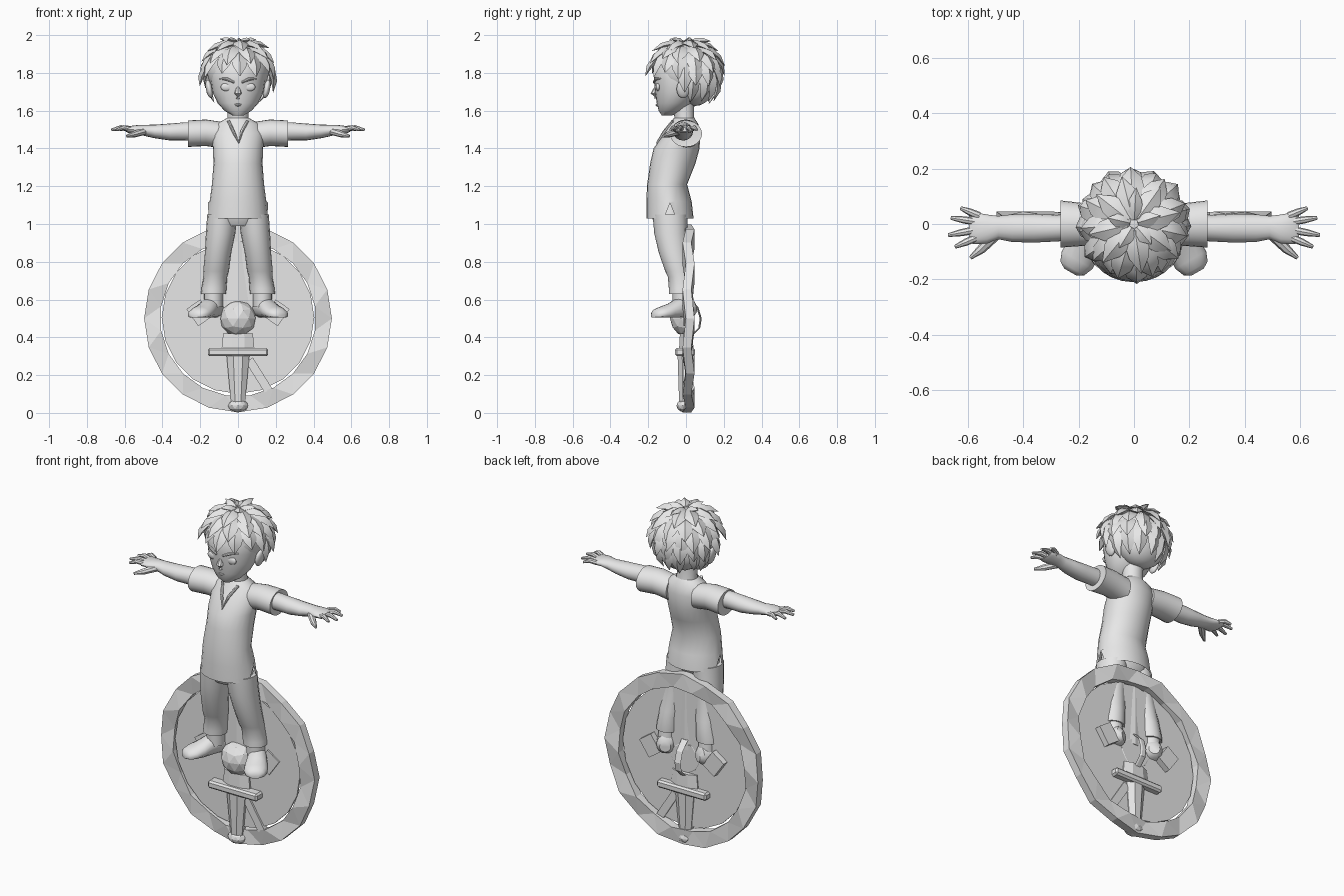
import bpy, bmesh, math, random
from mathutils import Vector, Matrix

random.seed(4)
default_cube = bpy.data.objects.get("Cube")
if default_cube:
    bpy.data.objects.remove(default_cube, do_unlink=True)

clay = bpy.data.materials.new("pale_grey")
clay.use_nodes = True
clay.diffuse_color = (0.8, 0.8, 0.8, 1)
clay.node_tree.nodes["Principled BSDF"].inputs["Base Color"].default_value = (0.8, 0.8, 0.8, 1)


def finish(name, bm, smooth=True, mirror=False):
    """Turn a bmesh into a named object, optionally mirrored across x."""
    bmesh.ops.recalc_face_normals(bm, faces=bm.faces[:])
    mesh = bpy.data.meshes.new(name)
    bm.to_mesh(mesh)
    bm.free()
    mesh.materials.append(clay)
    obj = bpy.data.objects.new(name, mesh)
    bpy.context.collection.objects.link(obj)
    if smooth:
        bpy.ops.object.select_all(action='DESELECT')
        obj.select_set(True)
        bpy.context.view_layer.objects.active = obj
        bpy.ops.object.shade_smooth_by_angle(angle=math.radians(40))
    if mirror:
        obj.modifiers.new("mirror", 'MIRROR')
    return obj


def bridge(bm, rings, caps=True):
    """Join successive vertex rings with quads and close both ends."""
    for low, high in zip(rings, rings[1:]):
        for i in range(len(low)):
            j = (i + 1) % len(low)
            bm.faces.new((low[i], low[j], high[j], high[i]))
    if caps:
        bm.faces.new(rings[0][::-1])
        bm.faces.new(rings[-1])


def loft(axis, sections, sides=24, caps=True, phase=0.0):
    """Ellipses along an axis; section = (position, centre u, v, radius u, v)."""
    bm = bmesh.new()
    rings = []
    for t, u, v, ru, rv in sections:
        ring = []
        for i in range(sides):
            a = math.tau * i / sides + phase
            co = [u + ru * math.cos(a), v + rv * math.sin(a)]
            co.insert(axis, t)
            ring.append(bm.verts.new(co))
        rings.append(ring)
    bridge(bm, rings, caps)
    return bm


def ball(centre, radii, detail=3, spin=0.0):
    bm = bmesh.new()
    matrix = Matrix.Translation(centre) @ Matrix.Rotation(spin, 4, 'Y') @ Matrix.Diagonal((*radii, 1))
    bmesh.ops.create_icosphere(bm, subdivisions=detail, radius=1, matrix=matrix)
    return bm


def box(centre, size, spin=0.0):
    bm = bmesh.new()
    matrix = Matrix.Translation(centre) @ Matrix.Rotation(spin, 4, 'Y') @ Matrix.Diagonal((*size, 1))
    bmesh.ops.create_cube(bm, size=1, matrix=matrix)
    return bm


def tube(points, radii, sides=8):
    """Round tube through points with a radius at each one."""
    bm = bmesh.new()
    points = [Vector(p) for p in points]
    rings = []
    for k, p in enumerate(points):
        along = points[min(k + 1, len(points) - 1)] - points[max(k - 1, 0)]
        turn = along.to_track_quat('Z', 'Y')
        rings.append([bm.verts.new(p + turn @ Vector((math.cos(a), math.sin(a), 0)) * radii[k])
                      for a in (math.tau * i / sides for i in range(sides))])
    bridge(bm, rings)
    return bm


X, Y, Z = range(3)

# Shirt with a raised notch at each side of the hem
shirt = loft(Z, [(1.03, 0, -.085, .16, .125), (1.12, 0, -.09, .15, .12), (1.21, 0, -.1, .138, .106),
                 (1.32, 0, -.07, .13, .12), (1.40, 0, -.05, .133, .122), (1.48, 0, -.02, .14, .095),
                 (1.53, 0, -.01, .115, .075), (1.56, 0, -.01, .06, .055)], caps=False)
for v in shirt.verts:
    if v.co.z < 1.05 and abs(v.co.x) > .159:
        v.co.z += .08
finish("shirt", shirt)
finish("collar", tube([(-.05, -.07, 1.545), (-.025, -.115, 1.49), (.005, -.15, 1.43),
                       (.02, -.115, 1.49), (.05, -.07, 1.545)], [.008] * 5))
finish("sleeves", loft(X, [(.08, 0, 1.47, .07, .07), (.17, -.002, 1.483, .076, .07),
                           (.265, 0, 1.478, .085, .07), (.262, 0, 1.478, .06, .055)]), mirror=True)

# Arms, palms and fingers
finish("arms", loft(X, [(.2, -.01, 1.49, .048, .05), (.28, -.015, 1.49, .048, .048),
                        (.36, -.015, 1.487, .052, .045), (.44, -.015, 1.49, .05, .036),
                        (.49, -.013, 1.495, .042, .03), (.53, -.018, 1.5, .052, .024),
                        (.58, -.015, 1.5, .058, .018), (.595, -.015, 1.5, .045, .01)], 16), mirror=True)
for label, root, tip in [("little", (.56, .03), (.625, .057)), ("ring", (.57, .008), (.66, .022)),
                         ("middle", (.575, -.022), (.67, -.04)), ("index", (.57, -.05), (.645, -.082))]:
    middle = ((root[0] + tip[0]) / 2, (root[1] + tip[1]) / 2)
    finish(label + "_fingers", tube([(*root, 1.502), (*middle, 1.51), (*tip, 1.498)],
                                    [.014, .013, .007]), mirror=True)
finish("thumbs", tube([(.5, -.04, 1.49), (.55, -.09, 1.475), (.59, -.122, 1.465)],
                      [.02, .017, .007]), mirror=True)

# Trousers, ankles and shoes
finish("hips", loft(Z, [(1.12, 0, -.085, .13, .1), (1.04, 0, -.085, .145, .1), (.99, 0, -.085, .1, .07)]))
finish("trouser_legs", loft(Z, [(1.05, .083, -.085, .08, .092), (.95, .092, -.08, .078, .088),
                                (.85, .105, -.065, .07, .08), (.75, .116, -.04, .068, .07),
                                (.72, .12, -.03, .062, .066), (.66, .127, -.025, .066, .066),
                                (.63, .13, -.025, .066, .066)], 16), mirror=True)
finish("ankles", loft(Z, [(.56, .13, -.015, .05, .055), (.65, .13, -.02, .05, .052)], 16), mirror=True)
shoe = loft(Y, [(.05, 0, .55, .03, .03), (.03, 0, .555, .048, .055), (-.05, 0, .55, .052, .06),
                (-.1, 0, .535, .062, .045), (-.15, 0, .525, .064, .038),
                (-.185, 0, .52, .05, .03), (-.2, 0, .515, .025, .016)], 16)
for v in shoe.verts:
    v.co.z = max(v.co.z, .505)
bmesh.ops.transform(shoe, matrix=Matrix.Translation((.13, 0, 0)) @ Matrix.Rotation(math.radians(30), 4, 'Z'),
                    verts=shoe.verts)
finish("shoes", shoe, mirror=True)

# Neck, head and face
finish("neck", loft(Z, [(1.52, 0, 0, .065, .055), (1.57, 0, -.01, .055, .052), (1.66, 0, -.015, .06, .06)]))
finish("head", loft(Z, [(1.575, 0, -.1, .03, .028), (1.6, 0, -.08, .072, .065), (1.64, 0, -.06, .108, .095),
                        (1.7, 0, -.042, .136, .122), (1.76, 0, -.035, .145, .135),
                        (1.82, 0, -.025, .15, .145), (1.9, 0, -.01, .12, .12)]))
finish("ears", ball((.152, -.015, 1.715), (.018, .035, .05), spin=.2), mirror=True)
finish("nose", tube([(0, -.155, 1.73), (0, -.168, 1.69), (0, -.16, 1.665)], [.008, .02, .01]))
finish("eyes", ball((.06, -.148, 1.725), (.032, .012, .022)), mirror=True)
finish("eyebrows", tube([(.02, -.17, 1.75), (.06, -.16, 1.768), (.1, -.135, 1.77)],
                        [.006, .009, .003]), mirror=True)
finish("mouth", tube([(-.035, -.139, 1.635), (0, -.153, 1.63), (.035, -.139, 1.635)], [.004, .008, .004]))

# Hair: a cap covered by rows of pointed locks
scalp = Vector((0, 0, 1.81))
finish("hair_cap", ball(scalp, (.165, .165, .15)))
finish("hair_back", ball((0, .05, 1.75), (.142, .105, .125)))


def on_scalp(tilt, turn, scale):
    side = math.sin(tilt)
    return scalp + Vector((.165 * side * math.sin(turn), .165 * side * math.cos(turn),
                           .15 * math.cos(tilt))) * scale


def add_lock(bm, start, end, turn, reach, width):
    """Leaf-shaped lock that hugs the scalp and lifts off at its tip."""
    rings = []
    across = Vector((math.cos(turn), -math.sin(turn), 0))
    for f, w in ((0, .5), (.3, 1), (.65, .8), (1, .03)):
        p = on_scalp(math.radians(start + (end - start) * f), turn, .98 + (reach - .98) * f ** 1.3)
        out = (p - scalp).normalized()
        rings.append([bm.verts.new(p + d) for d in
                      (across * width * w, out * .022 * w, -across * width * w, -out * .02 * w)])
    bridge(bm, rings)


hair = bmesh.new()
# start tilt, end tilt, reach, count, half-width, azimuth span around the back
rows = [(5, 32, 1.3, 5, .03, 360), (8, 52, 1.27, 8, .045, 360), (32, 76, 1.28, 11, .046, 360),
        (52, 98, 1.27, 14, .045, 360), (72, 118, 1.32, 9, .044, 210), (92, 142, 1.36, 7, .042, 170)]
for r, (start, end, reach, count, width, span) in enumerate(rows):
    for i in range(count):
        turn = math.radians(span * ((i + .5) / count - .5) + 13 * (r % 2) * (span == 360))
        add_lock(hair, start, end + random.uniform(-6, 6), turn + random.uniform(-.1, .1),
                 reach + random.uniform(-.07, .05), width)
finish("hair_locks", hair)

# Faceted shield rim: staggered loops joined by triangles
rim = bmesh.new()
sides = 20
loops = []
for k, (radius, depth) in enumerate([(.497, -.01), (.412, -.012), (.412, .036), (.497, .036)]):
    loop = []
    for i in range(sides):
        a = math.tau * (i + .5 * (k in (1, 2))) / sides
        y = depth + (.009 if i % 2 else -.008)
        loop.append(rim.verts.new((radius * math.sin(a), y, .5 + radius * math.cos(a))))
    loops.append(loop)
for k in range(4):
    a, b = loops[k], loops[(k + 1) % 4]
    for i in range(sides):
        j = (i + 1) % sides
        if k == 0:
            rim.faces.new((a[i], a[j], b[i]))
            rim.faces.new((a[j], b[j], b[i]))
        elif k == 2:
            rim.faces.new((a[i], b[j], b[i]))
            rim.faces.new((a[i], a[j], b[j]))
        else:
            rim.faces.new((a[i], a[j], b[j], b[i]))
finish("shield_rim", rim, smooth=False)
finish("shield_panel", loft(Y, [(-.004, 0, .505, .404, .404), (.008, 0, .505, .404, .404)], sides),
       smooth=False)

# Shield fittings: rear handle, grip blocks and a slanted brace
finish("rear_handle", loft(Z, [(.61, 0, .01, .02, .006), (.56, 0, .06, .02, .006), (.5, 0, .078, .02, .006),
                               (.45, 0, .07, .02, .006), (.4, 0, .02, .02, .006)], 6), smooth=False)
finish("grip_blocks", box((.205, .015, .53), (.09, .055, .11), math.radians(35)), smooth=False, mirror=True)
finish("brace", box((.11, .0, .2), (.045, .03, .19), math.radians(-32)), smooth=False)

# Sword: domed boss, collar block, guard, tapering grip and pommel
boss = ball((0, 0, .5), (.097, .085, .095), 2)
for v in boss.verts:
    v.co.y = min(v.co.y, .01)
finish("boss", boss, smooth=False)
finish("upper_blade", loft(Z, [(.55, 0, 0, .085, .014), (.93, 0, 0, .03, .01)], 4), smooth=False)
finish("collar_block", loft(Z, [(.33, 0, 0, .095, .04), (.42, 0, 0, .085, .035)], 8, phase=math.pi / 8),
       smooth=False)
guard = box((0, -.005, .322), (.32, .105, .044))
bmesh.ops.bevel(guard, geom=guard.edges[:], offset=.01, segments=1, affect='EDGES')
finish("guard", guard, smooth=False)
finish("grip", loft(Z, [(.31, 0, -.003, .066, .045), (.05, 0, -.003, .04, .036)], 8, phase=math.pi / 8),
       smooth=False)
finish("pommel", ball((0, -.005, .038), (.055, .046, .036), 2), smooth=False)
